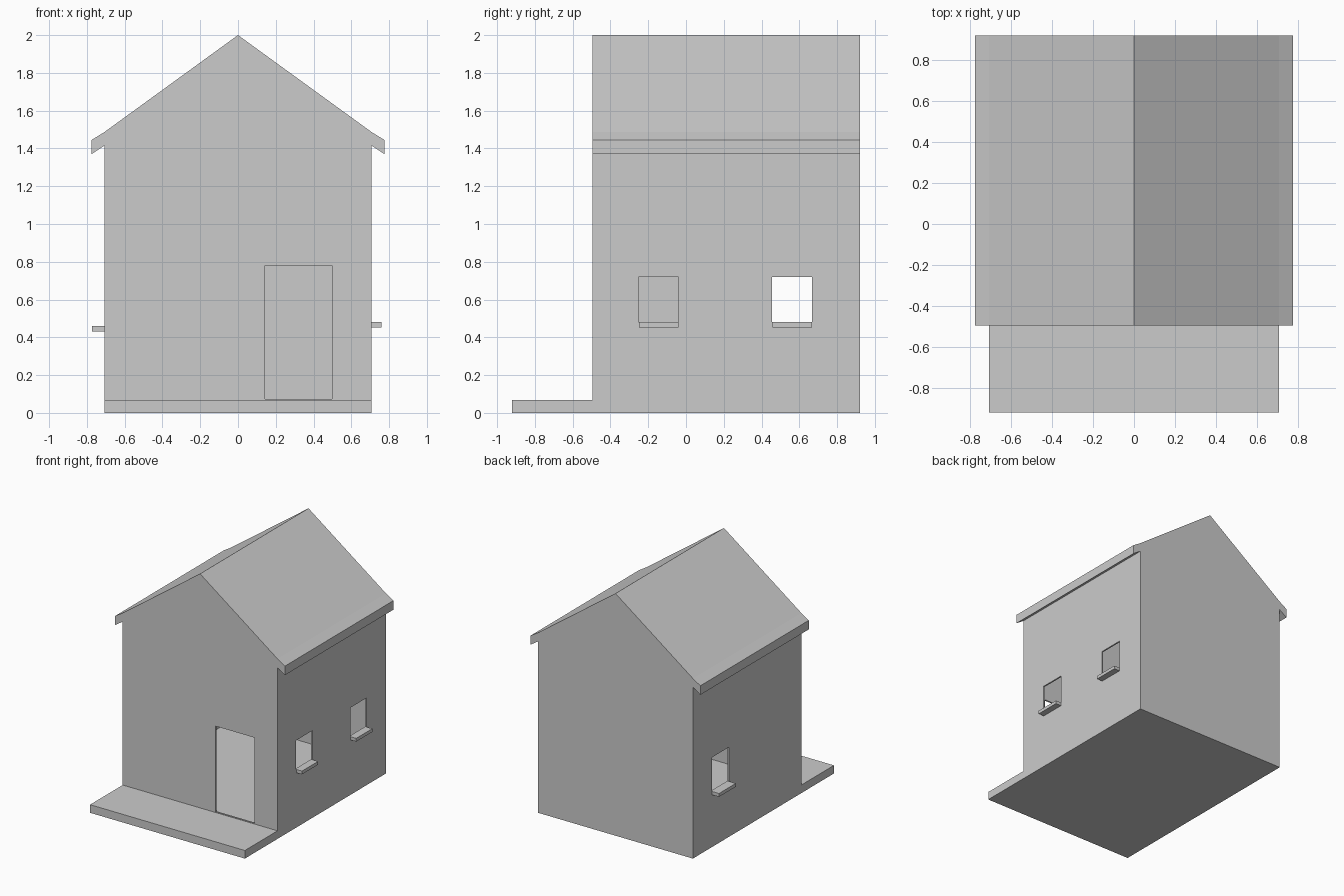
import bpy, bmesh

if "Cube" in bpy.data.objects:
    bpy.data.objects.remove(bpy.data.objects["Cube"])

W, Y0, Y1, FLOOR, T = 0.707, -0.495, 0.92, 0.067, 0.012


def prism(name, half, y0, y1):
    # extrude a mirrored x/z half profile along y
    pts = half + [(-x, z) for x, z in reversed(half) if x > 0]
    bm = bmesh.new()
    face = bm.faces.new([bm.verts.new((x, y0, z)) for x, z in pts])
    ext = bmesh.ops.extrude_face_region(bm, geom=[face])
    verts = [v for v in ext["geom"] if isinstance(v, bmesh.types.BMVert)]
    bmesh.ops.translate(bm, verts=verts, vec=(0, y1 - y0, 0))
    bmesh.ops.recalc_face_normals(bm, faces=bm.faces)
    mesh = bpy.data.meshes.new(name)
    bm.to_mesh(mesh)
    bm.free()
    ob = bpy.data.objects.new(name, mesh)
    bpy.context.collection.objects.link(ob)
    return ob


def box(name, lo, hi):
    bpy.ops.mesh.primitive_cube_add(size=1, location=[(a + b) / 2 for a, b in zip(lo, hi)])
    ob = bpy.context.object
    ob.name = name
    ob.scale = [b - a for a, b in zip(lo, hi)]
    bpy.ops.object.transform_apply(location=False, rotation=False, scale=True)
    return ob


def cut(target, cutter):
    mod = target.modifiers.new(cutter.name, "BOOLEAN")
    mod.operation = "DIFFERENCE"
    mod.solver = "EXACT"
    mod.object = cutter
    cutter.hide_render = True
    cutter.hide_set(True)


# House shell: walls, gables and roof with short eaves
house = prism("house_shell", [(0, 2.0), (W, 1.487), (0.775, 1.445), (0.775, 1.37),
                              (W, 1.415), (W, 0)], Y0, Y1)
# Hollow room
cut(house, prism("room_cutter", [(0, 1.92), (W - T, 1.42), (W - T, FLOOR)], Y0 + T, Y1 - T))

# Door opening
cut(house, box("door_cutter", (0.143, Y0 - 0.1, 0.073), (0.497, Y0 + 0.1, 0.78)))

# Windows and sills: side, y range, bottom, top, sill depth, sill height
windows = [("right_front", 1, -0.252, -0.04, 0.48, 0.72, 0.052, 0.027),
           ("right_back", 1, 0.455, 0.668, 0.48, 0.72, 0.052, 0.027),
           ("left_back", -1, 0.45, 0.672, 0.46, 0.74, 0.065, 0.028)]
for name, s, a, b, z0, z1, depth, high in windows:
    xs = sorted((s * (W - 0.1), s * (W + 0.1)))
    cut(house, box(name + "_window_cutter", (xs[0], a, z0), (xs[1], b, z1)))
    xs = sorted((s * (W - T), s * (W + depth)))
    box(name + "_sill", (xs[0], a + 0.003, z0 - high), (xs[1], b, z0))

# Front porch slab
box("porch", (-W, -0.92, 0), (W, Y0, FLOOR))
